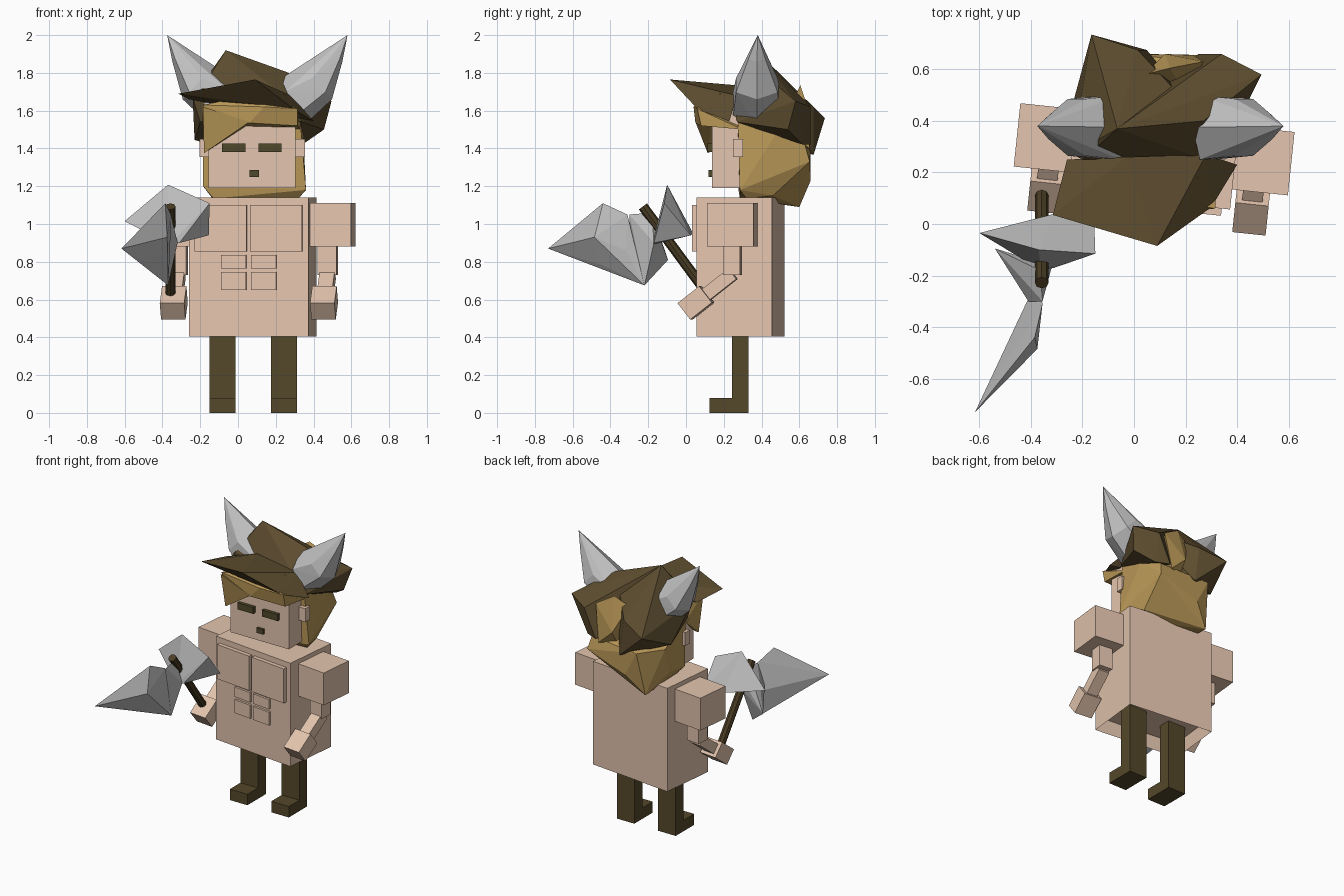
import bpy, bmesh, math
from mathutils import Vector, Matrix


def material(name, rgb):
    m = bpy.data.materials.new(name)
    m.diffuse_color = (*rgb, 1)
    return m


SKIN = material("skin", (0.78, 0.56, 0.425))
HAIR = material("golden_hair", (0.49, 0.315, 0.097))
HIDE = material("helmet_brown", (0.108, 0.073, 0.028))
CLOTH = material("trouser_brown", (0.09, 0.065, 0.023))
EYE = material("dark_olive", (0.078, 0.065, 0.024))
WOOD = material("dark_wood", (0.07, 0.047, 0.018))
STEEL = material("pale_grey", (0.54, 0.54, 0.54))

# The torso and arms are turned a little about the vertical axis
TURN = Matrix.Translation((0.078, 0.2885, 0)) @ Matrix.Rotation(math.radians(-6), 4, 'Z')


def finish(name, bm, mat):
    bmesh.ops.recalc_face_normals(bm, faces=bm.faces)
    mesh = bpy.data.meshes.new(name)
    bm.to_mesh(mesh)
    bm.free()
    mesh.materials.append(mat)
    ob = bpy.data.objects.new(name, mesh)
    bpy.context.collection.objects.link(ob)
    return ob


def box(name, mat, lo, hi, frame=Matrix()):
    """Box between two corners, optionally placed in another frame."""
    lo, hi = Vector(lo), Vector(hi)
    bm = bmesh.new()
    bmesh.ops.create_cube(bm, size=1)
    size = hi - lo
    bm.transform(frame @ Matrix.Translation((lo + hi) / 2) @ Matrix.Diagonal((*size, 1)))
    return finish(name, bm, mat)


def hull(name, mat, points):
    """Faceted lump around a handful of points."""
    bm = bmesh.new()
    for p in points:
        bm.verts.new(p)
    res = bmesh.ops.convex_hull(bm, input=bm.verts)
    junk = {g for g in res["geom_interior"] + res["geom_unused"]
            if isinstance(g, bmesh.types.BMVert) and g.is_valid}
    bmesh.ops.delete(bm, geom=list(junk), context='VERTS')
    return finish(name, bm, mat)


# Torso with a recessed underside
torso = box("torso", SKIN, (-0.3175, -0.2, 0.405), (0.3175, 0.2, 1.14), TURN)
bm = bmesh.new()
bm.from_mesh(torso.data)
bm.faces.ensure_lookup_table()
under = min(bm.faces, key=lambda f: f.calc_center_median().z)
bmesh.ops.inset_region(bm, faces=[under], thickness=0.025)
bmesh.ops.translate(bm, verts=under.verts, vec=(0, 0, 0.09))
bm.to_mesh(torso.data)
bm.free()

for side, s in (("left", -1), ("right", 1)):
    def tbox(name, mat, x0, x1, y0, y1, z0, z1):
        box(f"{side}_{name}", mat, (min(s * x0, s * x1), y0, z0),
            (max(s * x0, s * x1), y1, z1), TURN)

    # Chest and belly muscles
    tbox("chest_plate", SKIN, 0.01, 0.285, -0.228, -0.19, 0.855, 1.1)
    tbox("upper_belly_muscle", SKIN, 0.013, 0.147, -0.215, -0.19, 0.765, 0.835)
    tbox("lower_belly_muscle", SKIN, 0.013, 0.147, -0.215, -0.19, 0.65, 0.745)

    # Shoulder and upper arm
    tbox("shoulder", SKIN, 0.315, 0.535, -0.122, 0.125, 0.88, 1.11)
    tbox("upper_arm", SKIN, 0.35, 0.45, -0.045, 0.045, 0.73, 0.9)

    # Forearm and hand, bent forwards
    bend = TURN @ Matrix.Translation((s * 0.4, -0.195, 0.5825)) @ \
        Matrix.Rotation(math.radians(38), 4, 'X')
    box(f"{side}_hand", SKIN, (-0.065, -0.073, -0.055), (0.065, 0.073, 0.055), bend)
    box(f"{side}_forearm", SKIN, (-0.04, 0.06, -0.035), (0.04, 0.25, 0.035), bend)

    # Leg and foot
    cx = 0.0805 + s * 0.163
    box(f"{side}_leg", CLOTH, (cx - 0.069, 0.243, 0), (cx + 0.069, 0.332, 0.5))
    box(f"{side}_foot", CLOTH, (cx - 0.069, 0.125, 0), (cx + 0.069, 0.245, 0.078))

    # Ear and eye
    ex = 0.075 + s * 0.25
    box(f"{side}_ear", SKIN, (ex - 0.03, 0.25, 1.355), (ex + 0.03, 0.303, 1.45))
    ix = 0.0735 + s * 0.096
    box(f"{side}_eye", EYE, (ix - 0.062, 0.115, 1.38), (ix + 0.062, 0.15, 1.427))

    # Horn: three six-sided rings closing to a tip
    pts = [(0.1025 + s * 0.4775, 0.38, 2.0)]
    for x, z, ux, uz, w in ((0.18, 1.64, -0.055, 0.13, 0.125),
                            (0.325, 1.735, -0.07, 0.075, 0.11),
                            (0.42, 1.885, -0.03, 0.025, 0.045)):
        for i in range(6):
            a = math.radians(60 * i)
            c, d = math.cos(a), math.sin(a) / math.sin(math.radians(60))
            pts.append((0.1025 + s * (x + ux * c), 0.375 + w * d, z + uz * c))
    hull(f"{side}_horn", STEEL, pts)

# Head and mouth
box("head", SKIN, (-0.155, 0.138, 1.19), (0.304, 0.42, 1.6))
box("mouth", EYE, (0.062, 0.12, 1.25), (0.112, 0.15, 1.285))

# Hair: back mass, fringe, side strand and tufts through the helmet
hull("back_hair", HAIR, [
    (-0.185, 0.275, 1.2), (0.36, 0.285, 1.18), (-0.185, 0.27, 1.52), (0.34, 0.3, 1.36),
    (0.33, 0.275, 1.54), (-0.1, 0.6, 1.09), (0.32, 0.655, 1.33), (-0.07, 0.66, 1.4),
    (0.02, 0.66, 1.23), (-0.185, 0.45, 1.22), (-0.185, 0.5, 1.4), (-0.13, 0.285, 1.135),
    (0.32, 0.32, 1.135), (0.3, 0.46, 1.15), (0.345, 0.48, 1.48), (0.3, 0.63, 1.42)])
hull("fringe", HAIR, [
    (-0.185, 0.08, 1.63), (0.14, 0.04, 1.62), (0.1, 0.1, 1.69), (0.315, 0.06, 1.61),
    (0.315, 0.08, 1.52), (0.06, 0.05, 1.535), (-0.18, 0.1, 1.53), (-0.19, 0.3, 1.5),
    (0.33, 0.3, 1.5), (-0.15, 0.3, 1.62)])
hull("side_strand", HAIR, [
    (-0.185, 0.07, 1.62), (-0.18, 0.115, 1.375), (0.06, 0.05, 1.54), (0.06, 0.135, 1.53),
    (-0.18, 0.26, 1.5), (-0.165, 0.14, 1.39)])
hull("front_tuft", HAIR, [
    (0.21, 0.13, 1.6), (0.3, 0.18, 1.6), (0.21, 0.24, 1.6), (0.245, 0.18, 1.695)])
hull("back_tuft", HAIR, [
    (0.04, 0.58, 1.68), (0.27, 0.63, 1.66), (0.14, 0.605, 1.735), (0.12, 0.66, 1.5),
    (0.23, 0.655, 1.4), (0.2, 0.5, 1.5), (0.12, 0.6, 1.4)])

# Helmet crown in two lobes with a valley at the back, and a jutting peak
ridge = [(-0.065, 0.37, 1.92), (0.27, 0.4, 1.8), (-0.2, 0.25, 1.7), (0.27, 0.25, 1.66)]
hull("left_helmet_crown", HIDE, ridge + [
    (-0.165, 0.735, 1.56), (0.05, 0.675, 1.365), (0.015, 0.675, 1.62), (-0.23, 0.495, 1.445),
    (-0.2, 0.27, 1.54), (-0.24, 0.27, 1.67)])
hull("right_helmet_crown", HIDE, ridge + [
    (0.495, 0.58, 1.65), (0.455, 0.54, 1.5), (0.36, 0.4, 1.51), (0.34, 0.66, 1.62),
    (0.34, 0.27, 1.54), (0.34, 0.62, 1.42), (0.25, 0.66, 1.42)])
hull("helmet_peak", HIDE, [
    (-0.315, 0.035, 1.69), (0.09, -0.085, 1.765), (0.3, 0.065, 1.605), (0.4, 0.23, 1.545),
    (0.28, 0.27, 1.68), (-0.03, 0.26, 1.735), (-0.26, 0.25, 1.66)])

# Axe handle
bottom, top = Vector((-0.358, 0.11, 0.635)), Vector((-0.358, -0.228, 1.093))
axis = top - bottom
bm = bmesh.new()
bmesh.ops.create_cone(bm, cap_ends=True, segments=8, radius1=0.027, radius2=0.027,
                      depth=axis.length)
bm.transform(Matrix.Translation((bottom + top) / 2) @
             axis.to_track_quat('Z', 'Y').to_matrix().to_4x4())
finish("axe_handle", bm, WOOD)

# Axe head: fanned rear blade, front blade root and long front blade
hull("rear_axe_blade", STEEL, [
    (-0.6, -0.035, 1.015), (-0.37, -0.1, 1.208), (-0.15, -0.115, 1.11), (-0.155, 0.025, 0.94),
    (-0.315, 0.038, 0.95), (-0.36, -0.18, 0.89), (-0.31, -0.17, 0.9)])
hull("front_blade_root", STEEL, [
    (-0.41, -0.3, 0.9), (-0.355, -0.3, 1.05), (-0.365, -0.18, 1.06), (-0.36, -0.15, 0.95),
    (-0.54, -0.095, 0.81), (-0.37, -0.22, 0.675), (-0.32, -0.17, 0.9)])
hull("front_axe_blade", STEEL, [
    (-0.617, -0.73, 0.87), (-0.385, -0.44, 1.11), (-0.355, -0.31, 1.05),
    (-0.37, -0.22, 0.675), (-0.415, -0.3, 0.87), (-0.36, -0.32, 0.86),
    (-0.375, -0.485, 0.93), (-0.46, -0.45, 0.785)])
